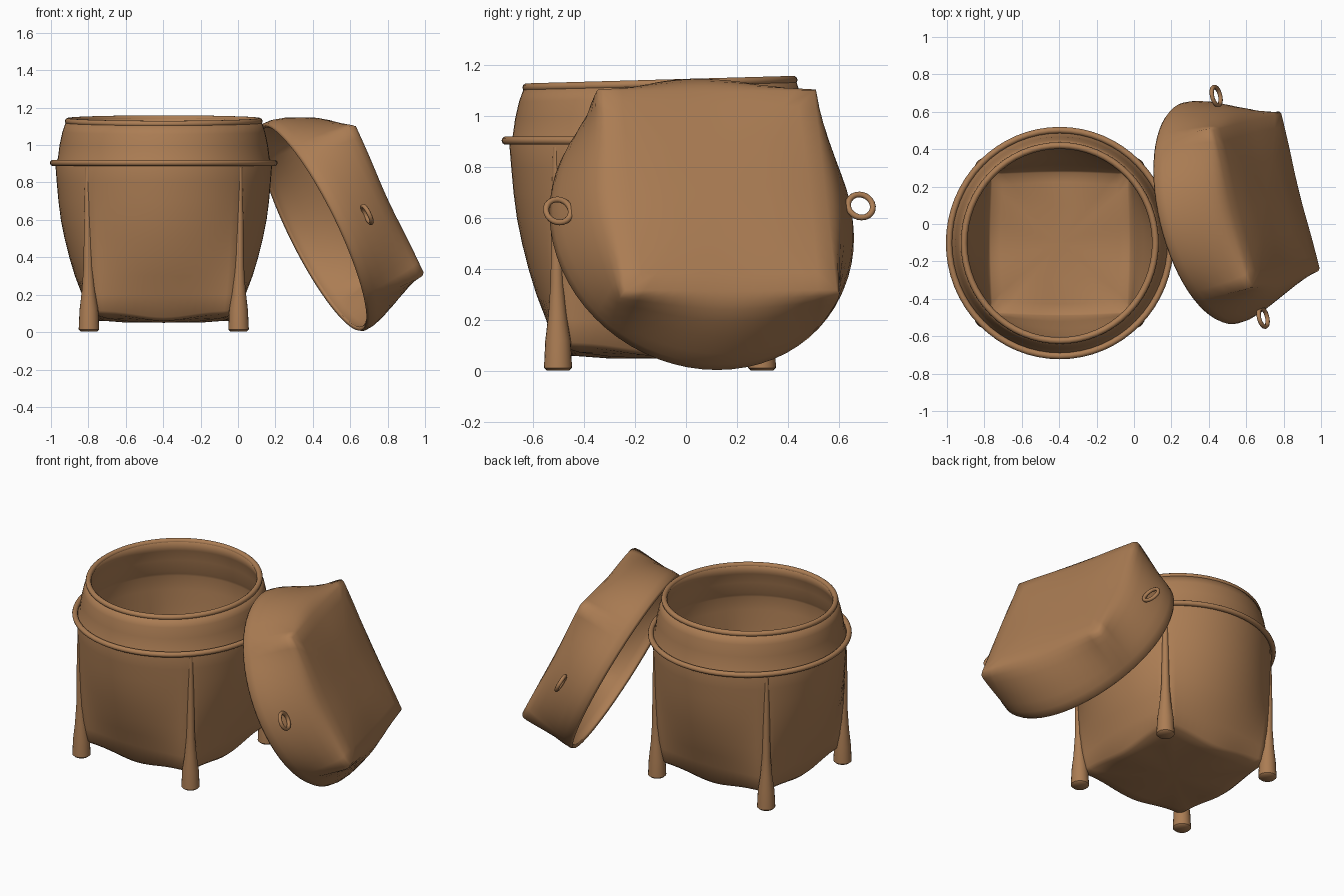
import bpy, bmesh, math
from mathutils import Matrix, Vector

if "Cube" in bpy.data.objects:
    bpy.data.objects.remove(bpy.data.objects["Cube"])

mat = bpy.data.materials.new("woven brown")
mat.diffuse_color = (0.41, 0.205, 0.088, 1)
mat.use_nodes = True
mat.node_tree.nodes["Principled BSDF"].inputs["Base Color"].default_value = mat.diffuse_color
N = 64


def finish(bm, name, matrix, wall=0, angle=80):
    """Turn a bmesh into a smooth shaded object, optionally a thin shell."""
    me = bpy.data.meshes.new(name)
    bm.to_mesh(me)
    bm.free()
    ob = bpy.data.objects.new(name, me)
    bpy.context.collection.objects.link(ob)
    me.materials.append(mat)
    ob.matrix_world = matrix
    bpy.ops.object.select_all(action='DESELECT')
    ob.select_set(True)
    bpy.context.view_layer.objects.active = ob
    bpy.ops.object.shade_smooth_by_angle(angle=math.radians(angle))
    if wall:
        sol = ob.modifiers.new("wall", 'SOLIDIFY')
        sol.thickness = wall
        sol.offset = -1
    return ob


def loft(name, rings, pole_z, matrix, wall, tilt=0):
    """Rings are (z, corner radius, side radius, side sag): circle to square blend."""
    bm = bmesh.new()
    loops = []
    for z, corner, side, sag in rings:
        t = (1 - side / corner) / (1 - math.sqrt(0.5))
        loop = []
        for i in range(N):
            a = 2 * math.pi * i / N
            c, s = math.cos(a), math.sin(a)
            square = corner * math.sqrt(0.5) / max(abs(c), abs(s))
            r = corner * (1 - t) + square * t
            drop = sag * math.cos(2 * a) ** 2
            loop.append(bm.verts.new((r * c, r * s, z - drop + tilt * r * s * max(0, z - 0.85))))
        loops.append(loop)
    for a, b in zip(loops, loops[1:]):
        for i in range(N):
            j = (i + 1) % N
            bm.faces.new((a[i], a[j], b[j], b[i]))
    pole = bm.verts.new((0, 0, pole_z))
    end = loops[0] if pole_z < rings[-1][0] else loops[-1]
    for i in range(N):
        bm.faces.new((end[i], end[(i + 1) % N], pole))
    bmesh.ops.recalc_face_normals(bm, faces=bm.faces)
    # make sure the open shell faces outward
    f = max(bm.faces, key=lambda f: f.calc_center_median().xy.length)
    f.normal_update()
    if f.normal.xy.dot(f.calc_center_median().xy) < 0:
        bmesh.ops.reverse_faces(bm, faces=bm.faces)
    return finish(bm, name, matrix, wall)


def torus(name, major, minor, matrix, seg=N, sides=10):
    bm = bmesh.new()
    v = [[bm.verts.new(((major + minor * math.cos(q)) * math.cos(p),
                        (major + minor * math.cos(q)) * math.sin(p), minor * math.sin(q)))
          for q in (2 * math.pi * k / sides for k in range(sides))]
         for p in (2 * math.pi * k / seg for k in range(seg))]
    for i in range(seg):
        for k in range(sides):
            i2, k2 = (i + 1) % seg, (k + 1) % sides
            bm.faces.new((v[i][k], v[i2][k], v[i2][k2], v[i][k2]))
    return finish(bm, name, matrix)


# basket body: square base rising to a round neck
base = Matrix.Translation((-0.397, -0.102, 0))
oval = base @ Matrix.Diagonal((1, 1.02, 1, 1))
loft("basket_body", [
    (0.056, 0.25, 0.20, 0.005), (0.075, 0.44, 0.32, 0.015), (0.095, 0.53, 0.38, 0.035),
    (0.115, 0.555, 0.403, 0.035), (0.2, 0.565, 0.437, 0), (0.3, 0.57, 0.475, 0),
    (0.4, 0.573, 0.505, 0), (0.5, 0.575, 0.53, 0), (0.6, 0.577, 0.55, 0),
    (0.7, 0.578, 0.563, 0), (0.8, 0.58, 0.572, 0), (0.89, 0.58, 0.579, 0),
    (0.91, 0.575, 0.575, 0), (0.93, 0.566, 0.566, 0), (1.0, 0.557, 0.557, 0),
    (1.07, 0.542, 0.542, 0), (1.135, 0.52, 0.52, 0),
], 0.05, oval, 0.028, tilt=0.1)

# shoulder ring and rolled rim
torus("shoulder_ring", 0.592, 0.017, oval @ Matrix.Translation((0, 0, 0.905)))
torus("rim_roll", 0.512, 0.017,
      oval @ Matrix.Translation((0, 0, 1.128)) @ Matrix.Rotation(0.028, 4, 'X'))

# four corner legs, thinning into ribs that sink into the body wall
for sx, xn in ((-1, "left"), (1, "right")):
    for sy, yn in ((-1, "front"), (1, "back")):
        bm = bmesh.new()
        prev = None
        for z, r, shift in ((0.004, 0.044, 0), (0.014, 0.055, 0), (0.12, 0.05, 0),
                            (0.22, 0.036, 0.002), (0.35, 0.025, 0.004),
                            (0.6, 0.02, 0.006), (0.88, 0.014, 0.006)):
            ring = [bm.verts.new((r * math.cos(a) + sx * shift, r * math.sin(a) + sy * shift, z))
                    for a in (2 * math.pi * k / 20 for k in range(20))]
            if prev:
                for k in range(20):
                    j = (k + 1) % 20
                    bm.faces.new((prev[k], prev[j], ring[j], ring[k]))
            else:
                bm.faces.new(ring[::-1])
            prev = ring
        bm.faces.new(prev)
        finish(bm, f"{yn}_{xn}_leg",
               base @ Matrix.Translation((sx * 0.4, sy * 0.4, 0)), angle=50)

# lid: round opening, square top, leaning on the basket
u = Vector((0.24, -0.97, 0)).normalized()
v = Vector((0.42, 0.09, -0.9))
v = (v - u * v.dot(u)).normalized()
n = u.cross(v)
lid = Matrix.Translation((0.395, 0.055, 0.556)) @ Matrix((u, v, n)).transposed().to_4x4()
loft("lid", [
    (0, 0.595, 0.595, 0), (0.015, 0.605, 0.605, 0), (0.06, 0.608, 0.602, 0),
    (0.12, 0.613, 0.585, 0), (0.2, 0.618, 0.55, 0.0), (0.27, 0.621, 0.515, 0.0),
    (0.315, 0.622, 0.485, 0.004), (0.342, 0.618, 0.457, 0.008), (0.358, 0.6, 0.426, 0.01),
    (0.365, 0.5, 0.36, 0.004), (0.367, 0.25, 0.2, 0),
], 0.368, lid @ Matrix.Diagonal((1.005, 1.02, 1, 1)), 0.02)

# two cord loops on opposite sides of the lid
for name, x, w in (("front_cord_loop", 0.61, 0.17), ("back_cord_loop", -0.60, 0.215)):
    torus(name, 0.05, 0.012, lid @ Matrix.Translation((x, 0, w)), 24, 8)
